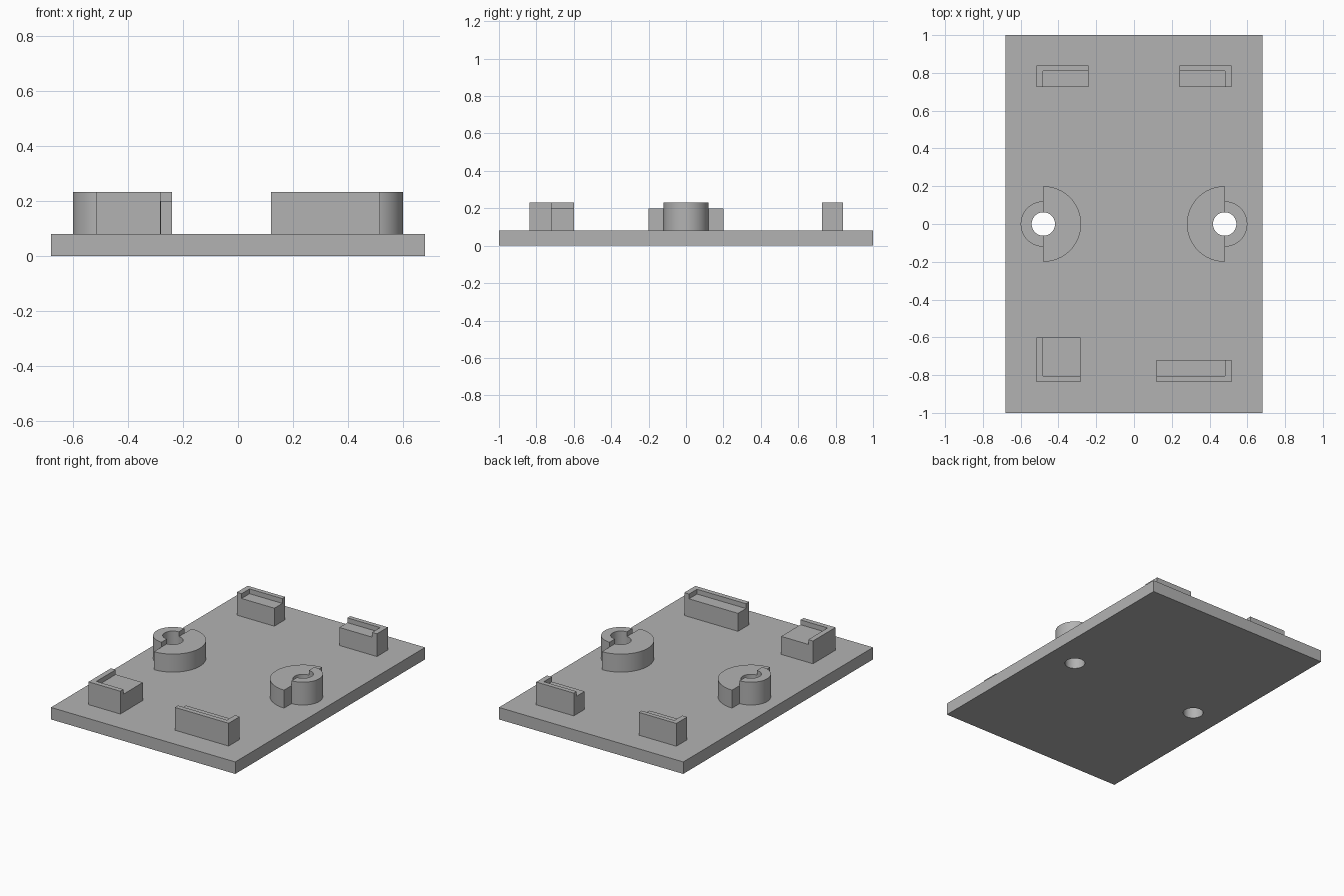
import bpy
import bmesh
from math import sin, cos, pi, radians

cube = bpy.data.objects.get("Cube")
if cube:
    bpy.data.objects.remove(cube)

PLATE_TOP, PAD_TOP, RIM_TOP = 0.08, 0.2, 0.232
HOLE_R, HOLE_X, SEGS = 0.062, 0.48, 32

grey = bpy.data.materials.new("plain grey")
grey.use_nodes = True
colour = (0.45, 0.45, 0.45, 1)
grey.diffuse_color = colour
grey.node_tree.nodes["Principled BSDF"].inputs["Base Color"].default_value = colour


def arc(cx, radius, start, end):
    """Points of a circular arc around (cx, 0), angles in degrees."""
    angles = [radians(start + (end - start) * i / SEGS) for i in range(SEGS + 1)]
    return [(cx + radius * cos(a), radius * sin(a)) for a in angles]


def raise_faces(bm, faces, height):
    """Extrude faces straight up and return the new top faces."""
    geom = bmesh.ops.extrude_face_region(bm, geom=faces)["geom"]
    bmesh.ops.translate(bm, vec=(0, 0, height),
                        verts=[g for g in geom if isinstance(g, bmesh.types.BMVert)])
    return [g for g in geom if isinstance(g, bmesh.types.BMFace)]


def stepped_solid(name, outlines, bottom, top, step_top=None):
    """Raise joined outlines to top, then the last one on to step_top."""
    bm = bmesh.new()
    for outline in outlines:
        bm.faces.new([bm.verts.new((x, y, bottom)) for x, y in outline])
    bmesh.ops.remove_doubles(bm, verts=bm.verts[:], dist=0.0005)
    bm.faces.ensure_lookup_table()
    rim_centre = bm.faces[-1].calc_center_median()
    tops = raise_faces(bm, bm.faces[:], top - bottom)
    if step_top:
        rim = min(tops, key=lambda f: (f.calc_center_median().xy - rim_centre.xy).length)
        raise_faces(bm, [rim], step_top - top)
    bmesh.ops.recalc_face_normals(bm, faces=bm.faces[:])
    mesh = bpy.data.meshes.new(name)
    bm.to_mesh(mesh)
    bm.free()
    mesh.materials.append(grey)
    obj = bpy.data.objects.new(name, mesh)
    bpy.context.collection.objects.link(obj)
    bpy.ops.object.select_all(action="DESELECT")
    obj.select_set(True)
    bpy.context.view_layer.objects.active = obj
    bpy.ops.object.shade_smooth_by_angle(angle=radians(30))
    return obj


# Base plate: two mirrored halves that meet along the line of the holes
def plate_half(s):
    return ([(-0.68, 0)] + arc(-HOLE_X, HOLE_R, 180 * s, 0)
            + arc(HOLE_X, HOLE_R, 180 * s, 0)
            + [(0.68, 0), (0.68, s), (-0.68, s)])


stepped_solid("base_plate", [plate_half(-1), plate_half(1)], 0, PLATE_TOP)


# Screw bosses: wide low half inside, narrow raised half outside
def boss(name, side):
    cx = HOLE_X * side
    inner, outer = (90, 270), (90, -90)
    if side < 0:
        inner, outer = outer, inner
    low = arc(cx, 0.2, *inner) + [(cx, -0.12)] + arc(cx, HOLE_R, *inner[::-1]) + [(cx, 0.12)]
    high = arc(cx, 0.12, *outer) + arc(cx, HOLE_R, *outer[::-1])
    stepped_solid(name, [low, high], PLATE_TOP, PAD_TOP, RIM_TOP)


boss("left_boss", 1)
boss("right_boss", -1)


# Corner rests: low pad with a raised L-shaped rim on the outer sides
def corner_rest(name, outer, inner, rim_y):
    (ox, oy), (ix, iy) = outer, inner
    rx = ox - 0.035 * (1 if ox > 0 else -1)
    ry = oy - rim_y * (1 if oy > 0 else -1)
    pad = [(ix, iy), (rx, iy), (rx, ry), (ix, ry)]
    rim = [(rx, iy), (ox, iy), (ox, oy), (ix, oy), (ix, ry), (rx, ry)]
    stepped_solid(name, [pad, rim], PLATE_TOP, PAD_TOP, RIM_TOP)


corner_rest("back_left_rest", (0.517, 0.84), (0.24, 0.726), 0.03)
corner_rest("back_right_rest", (-0.517, 0.84), (-0.24, 0.726), 0.03)
corner_rest("front_left_rest", (0.517, -0.837), (0.12, -0.72), 0.033)
corner_rest("front_right_rest", (-0.517, -0.837), (-0.282, -0.6), 0.033)
